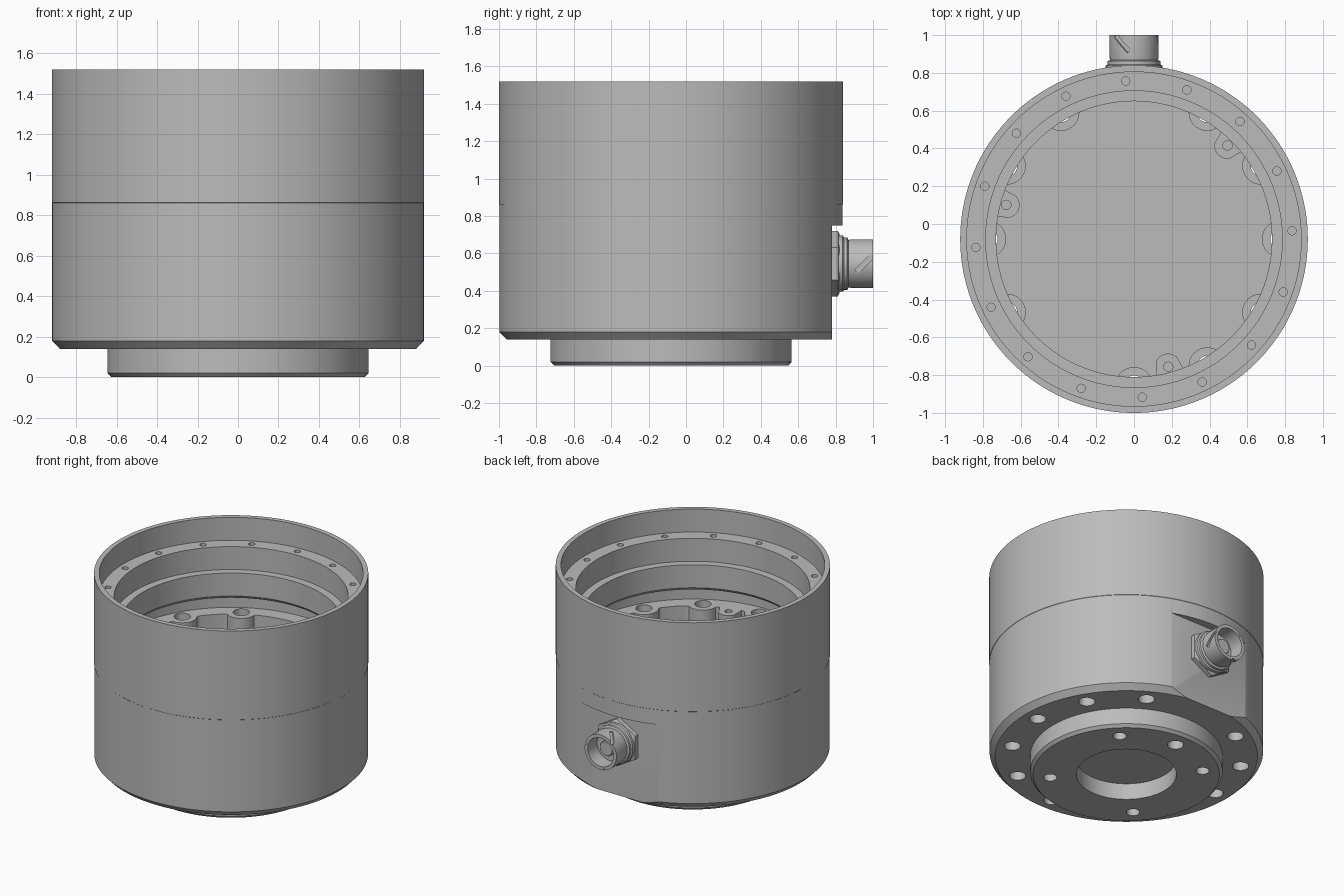
import bpy, bmesh, math
from mathutils import Matrix, Vector

cube = bpy.data.objects.get("Cube")
if cube:
    bpy.data.objects.remove(cube, do_unlink=True)

CY = -0.08          # axis of the housing in y
SEG = 360
metal = bpy.data.materials.new("machined_grey")
metal.use_nodes = True
GREY = (0.5, 0.5, 0.5, 1)
metal.diffuse_color = GREY
metal.node_tree.nodes["Principled BSDF"].inputs["Base Color"].default_value = GREY


def add_object(name, bm):
    bmesh.ops.recalc_face_normals(bm, faces=bm.faces)
    mesh = bpy.data.meshes.new(name)
    bm.to_mesh(mesh)
    bm.free()
    mesh.materials.append(metal)
    ob = bpy.data.objects.new(name, mesh)
    bpy.context.collection.objects.link(ob)
    return ob


def smooth(ob):
    bpy.ops.object.select_all(action='DESELECT')
    ob.select_set(True)
    bpy.context.view_layer.objects.active = ob
    bpy.ops.object.shade_smooth_by_angle(angle=math.radians(30))


def cut(ob, bm):
    cutter = add_object("cutter", bm)
    cutter.hide_render = True
    mod = ob.modifiers.new("cut", 'BOOLEAN')
    mod.operation, mod.solver, mod.object = 'DIFFERENCE', 'EXACT', cutter
    bpy.context.view_layer.objects.active = ob
    bpy.ops.object.modifier_apply(modifier=mod.name)
    bpy.data.objects.remove(cutter, do_unlink=True)


def lathe(rings, seg, closed=False, phase=0.0):
    """Spin (radius, z) rings about z; a radius may be a function of angle."""
    bm = bmesh.new()
    loops = []
    for r, z in rings:
        loop = []
        for i in range(seg):
            a = 2 * math.pi * i / seg + phase
            q = r(a) if callable(r) else r
            loop.append(bm.verts.new((q * math.cos(a), q * math.sin(a), z)))
        loops.append(loop)
    pairs = list(zip(loops, loops[1:]))
    if closed:
        pairs.append((loops[-1], loops[0]))
    else:
        bm.faces.new(loops[0])
        bm.faces.new(loops[-1])
    for a, b in pairs:
        for i in range(seg):
            j = (i + 1) % seg
            bm.faces.new((a[i], a[j], b[j], b[i]))
    return bm


def drill(bm, radius, pitch, degrees, z0, z1, seg=24):
    """Add upright drill cylinders on a pitch circle to a cutter mesh."""
    for d in degrees:
        a = math.radians(d)
        pos = (pitch * math.cos(a), CY + pitch * math.sin(a), (z0 + z1) / 2)
        bmesh.ops.create_cone(bm, cap_ends=True, segments=seg, radius1=radius, radius2=radius,
                              depth=z1 - z0, matrix=Matrix.Translation(pos))


def block(bm, centre, size, turn=Matrix()):
    bmesh.ops.create_cube(bm, size=1, matrix=Matrix.Translation(centre) @ turn
                          @ Matrix.Diagonal((*size, 1)))


# Scalloped cavity: wall with bolt bosses bulging inward
BOLTS = [0, 30, 60, 120, 150, 180, 210, 270, 300, 330]
PINS = [45, 165, 285]
BOSSES = [(d, 0.777, 0.10) for d in BOLTS] + [(d, 0.70, 0.07) for d in PINS]


def cavity(a):
    r = 0.745
    for deg, dist, rad in BOSSES:
        t = a - math.radians(deg)
        side = dist * math.sin(t)
        if math.cos(t) > 0 and abs(side) < rad:
            r = min(r, dist * math.cos(t) - math.sqrt(rad * rad - side * side))
    return r


# Housing: outside from the base upward, then down the stepped bore
housing = add_object("housing", lathe([
    (0.625, 0), (0.645, 0.02), (0.645, 0.14), (0.88, 0.14), (0.918, 0.18),
    (0.918, 0.86), (0.92, 0.862), (0.92, 1.52),
    (0.885, 1.52), (0.885, 1.35), (0.785, 1.35), (0.785, 1.18), (0.73, 1.18),
    (0.73, 1.01), (0.745, 0.99), (0.85, 0.99), (0.85, 0.87),
    (cavity, 0.87), (cavity, 0.25)], SEG))
housing.data.transform(Matrix.Translation((0, CY, 0)))

# Base recess, bolt holes and the connector flat
tools = bmesh.new()
drill(tools, 0.336, 0, [0], -0.1, 0.12, 96)
drill(tools, 0.055, 0.777, BOLTS, 0.05, 0.95)
drill(tools, 0.045, 0.513, [45, 135, 225, 315], -0.1, 0.10)
drill(tools, 0.055, 0.513, [90], -0.1, 0.10)
drill(tools, 0.025, 0.70, PINS, 0.75, 0.95, 16)
drill(tools, 0.022, 0.838, [3 + 22.5 * i for i in range(16)], 1.26, 1.42, 16)
block(tools, (0, 1.08, 0.40), (1.6, 0.6, 0.70))
cut(housing, tools)
smooth(housing)

# Connector parts are spun about z, then laid along +y
AIM = Matrix.Translation((0, 0, 0.545)) @ Matrix.Rotation(-math.pi / 2, 4, 'X')

nut = add_object("connector_nut", lathe(
    [(0.175, 0.77), (0.175, 0.812), (0.155, 0.822)], 6, phase=math.pi / 2))
collar = add_object("connector_collar", lathe(
    [(0.15, 0.815), (0.15, 0.838), (0.14, 0.845), (0.14, 0.862), (0.125, 0.87)], 64))
barrel = add_object("connector_barrel", lathe(
    [(0.125, 0.86), (0.13, 0.885), (0.13, 1.0), (0.105, 1.0), (0.105, 0.89), (0.03, 0.89),
     (0.03, 0.86)], 64, closed=True))
core = add_object("connector_insert", lathe(
    [(0.055, 0.86), (0.055, 0.93), (0.05, 0.935)], 32))

# Slanted bayonet slots around the barrel
slots = bmesh.new()
for k in range(3):
    spin = Matrix.Rotation(2 * math.pi * k / 3, 4, 'Z')
    block(slots, spin @ Vector((0.13, 0, 0.955)), (0.03, 0.025, 0.12),
          spin @ Matrix.Rotation(math.radians(45), 4, 'X'))
cut(barrel, slots)

for part in (nut, collar, barrel, core):
    part.data.transform(AIM)
    smooth(part)
